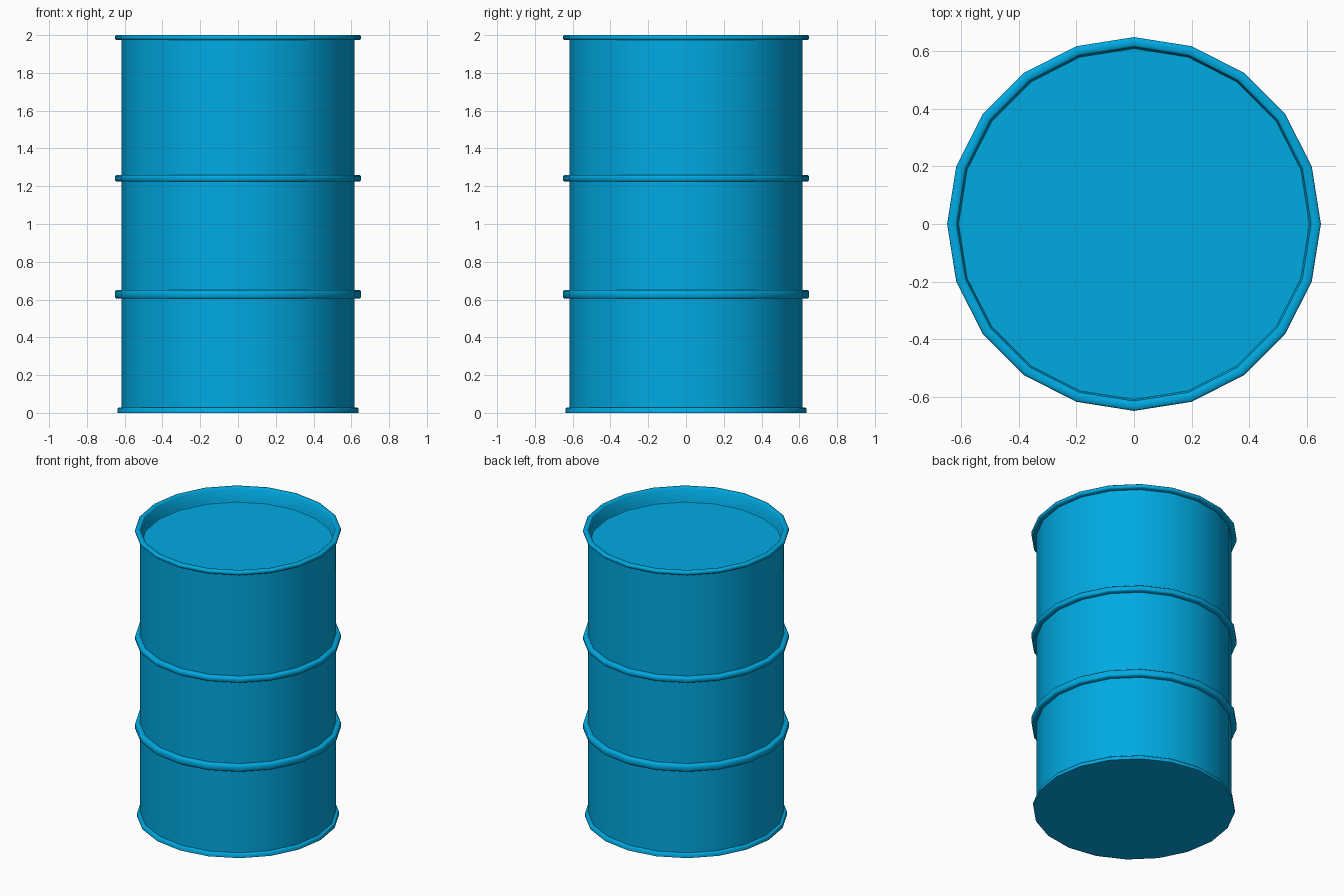
import bpy, bmesh
from math import cos, sin, pi

if "Cube" in bpy.data.objects:
    bpy.data.objects.remove(bpy.data.objects["Cube"])

SIDES = 20

paint = bpy.data.materials.new("blue_paint")
paint.diffuse_color = (0.0, 0.40, 0.76, 1)
paint.use_nodes = True
paint.node_tree.nodes["Principled BSDF"].inputs["Base Color"].default_value = paint.diffuse_color


def lathe(name, profile, cap_start=False, cap_end=False):
    """Revolve (radius, z) points around z, optionally capping the ends."""
    bm = bmesh.new()
    rings = [[bm.verts.new((r * cos(2 * pi * i / SIDES), r * sin(2 * pi * i / SIDES), z))
              for i in range(SIDES)] for r, z in profile]
    for a, b in zip(rings, rings[1:]):
        for i in range(SIDES):
            j = (i + 1) % SIDES
            bm.faces.new((a[i], a[j], b[j], b[i])).smooth = True
    if cap_start:
        bm.faces.new(rings[0][::-1]).smooth = True
    if cap_end:
        bm.faces.new(rings[-1]).smooth = True
    mesh = bpy.data.meshes.new(name)
    bm.to_mesh(mesh)
    bm.free()
    mesh.materials.append(paint)
    obj = bpy.data.objects.new(name, mesh)
    bpy.context.collection.objects.link(obj)
    # soft around the drum, crisp at the folds
    bpy.ops.object.select_all(action='DESELECT')
    obj.select_set(True)
    bpy.context.view_layer.objects.active = obj
    bpy.ops.object.shade_smooth_by_angle(angle=pi / 3.4)
    return obj


def hoop(name, z0, z1, r_in=0.618, r_out=0.65):
    """Hoop with a blunt outer edge that stands out of the wall."""
    c = 0.006
    lathe(name, [(r_in, z0), (r_out - c, z0), (r_out, z0 + c),
                 (r_out, z1 - c), (r_out - c, z1), (r_in, z1)])


# Wall with flat base
lathe("drum_wall", [(0.618, 0.0), (0.618, 1.985)])

# Base disc with the bottom chime
lathe("bottom_chime", [(0.638, 0.0), (0.638, 0.022), (0.632, 0.028), (0.618, 0.028)],
      cap_start=True)

# Rolled top rim running down into the sunken lid
lathe("top_rim_and_lid", [(0.618, 1.974), (0.644, 1.974), (0.65, 1.98), (0.65, 1.994),
                          (0.644, 2.0), (0.622, 2.0), (0.615, 1.994), (0.615, 1.91),
                          (0.61, 1.90)], cap_end=True)

# Two rolling hoops
hoop("lower_hoop", 0.605, 0.65)
hoop("upper_hoop", 1.225, 1.26)
